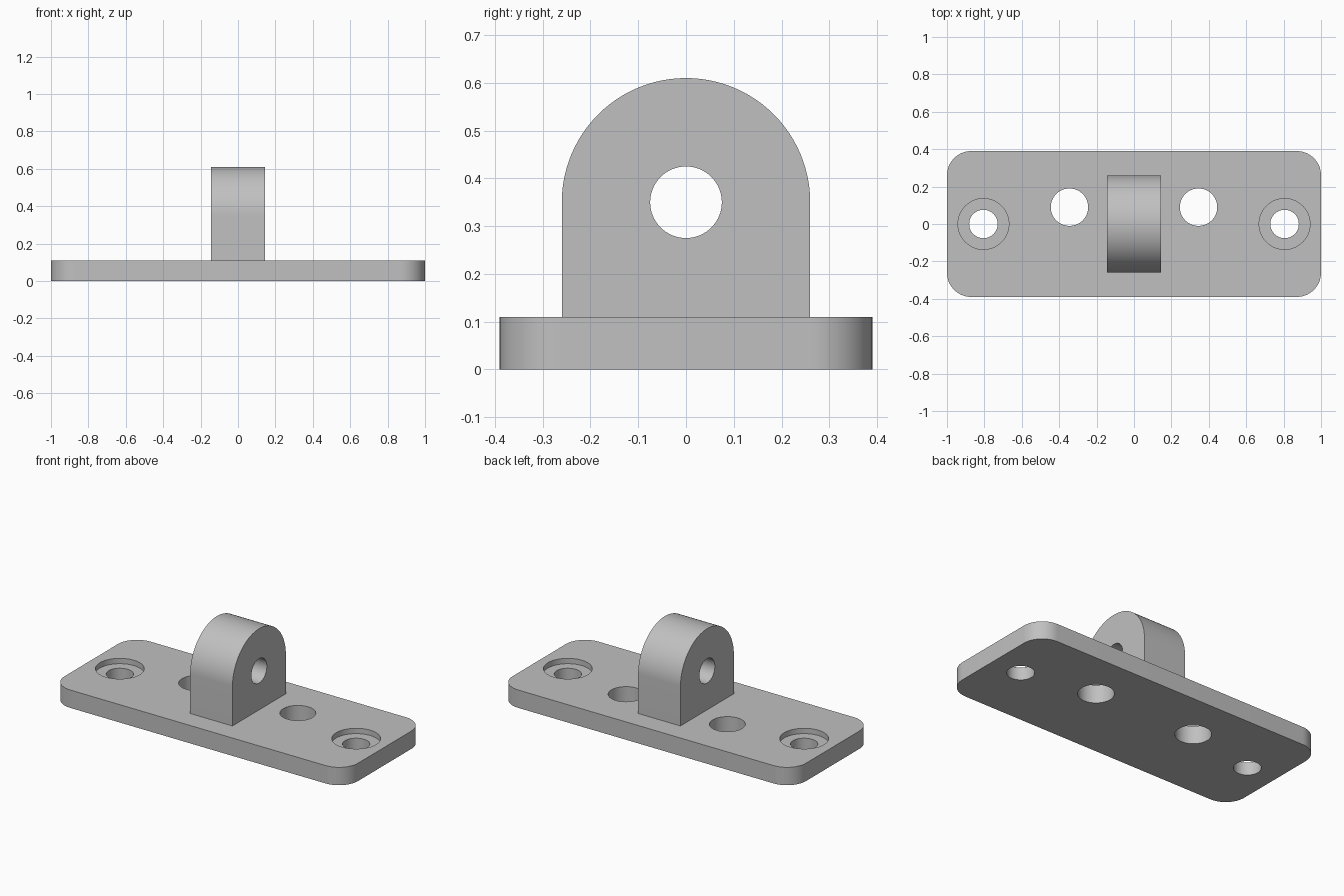
import bpy
import bmesh
from math import radians, pi, cos, sin
from mathutils import Vector

if "Cube" in bpy.data.objects:
    bpy.data.objects.remove(bpy.data.objects["Cube"], do_unlink=True)

# Main dimensions
PLATE_X, PLATE_Y, PLATE_Z, CORNER = 1.0, 0.39, 0.11, 0.13
LUG_X, LUG_R, PIN_Z, PIN_R = 0.144, 0.26, 0.35, 0.075
SINK = 0.033

grey = bpy.data.materials.new("grey metal")
grey.use_nodes = True
colour = (0.53, 0.53, 0.53, 1)
grey.diffuse_color = colour
grey.node_tree.nodes["Principled BSDF"].inputs["Base Color"].default_value = colour


def arc(cx, cy, r, start, end, steps):
    """Points along an arc, angles in degrees."""
    angles = [radians(start + (end - start) * i / steps) for i in range(steps + 1)]
    return [(cx + r * cos(a), cy + r * sin(a)) for a in angles]


def prism(name, outline, place, direction):
    """Extrude a closed 2D outline, placed in 3D by a function."""
    bm = bmesh.new()
    face = bm.faces.new([bm.verts.new(place(u, v)) for u, v in outline])
    moved = bmesh.ops.extrude_face_region(bm, geom=[face])["geom"]
    bmesh.ops.translate(bm, vec=Vector(direction),
                        verts=[g for g in moved if isinstance(g, bmesh.types.BMVert)])
    bmesh.ops.recalc_face_normals(bm, faces=bm.faces)
    mesh = bpy.data.meshes.new(name)
    bm.to_mesh(mesh)
    bm.free()
    mesh.materials.append(grey)
    obj = bpy.data.objects.new(name, mesh)
    bpy.context.collection.objects.link(obj)
    return obj


def select(obj):
    bpy.ops.object.select_all(action="DESELECT")
    obj.select_set(True)
    bpy.context.view_layer.objects.active = obj


def drill(obj, radius, depth, location, rotation=(0, 0, 0)):
    """Cut a round hole, then remove the cutter."""
    bpy.ops.mesh.primitive_cylinder_add(vertices=64, radius=radius, depth=depth,
                                        location=location, rotation=rotation)
    cutter = bpy.context.object
    cutter.name = "hole_cutter"
    cutter.hide_render = True
    cutter.data.materials.append(grey)
    select(obj)
    mod = obj.modifiers.new("hole", "BOOLEAN")
    mod.operation, mod.solver, mod.object = "DIFFERENCE", "EXACT", cutter
    bpy.ops.object.modifier_apply(modifier=mod.name)
    bpy.data.objects.remove(cutter, do_unlink=True)


# Base plate with rounded corners
outline = []
for i, (sx, sy) in enumerate([(1, 1), (-1, 1), (-1, -1), (1, -1)]):
    outline += arc(sx * (PLATE_X - CORNER), sy * (PLATE_Y - CORNER),
                   CORNER, 90 * i, 90 * i + 90, 16)
plate = prism("base_plate", outline, lambda u, v: (u, v, 0), (0, 0, PLATE_Z))

# Counterbored screw holes and plain offset holes, on both sides
for side in (-1, 1):
    drill(plate, 0.136, 2 * SINK, (side * 0.805, 0, PLATE_Z))
    drill(plate, 0.076, 1, (side * 0.805, 0, 0))
    drill(plate, 0.1, 1, (side * 0.345, 0.09, 0))

# Upright lug with a round top and a cross hole
outline = [(-LUG_R, PLATE_Z), (LUG_R, PLATE_Z)] + arc(0, PIN_Z, LUG_R, 0, 180, 48)
lug = prism("upright_lug", outline, lambda u, v: (-LUG_X, u, v), (2 * LUG_X, 0, 0))
drill(lug, PIN_R, 1, (0, 0, PIN_Z), (0, pi / 2, 0))

for part in (plate, lug):
    select(part)
    bpy.ops.object.shade_smooth_by_angle(angle=radians(30))
